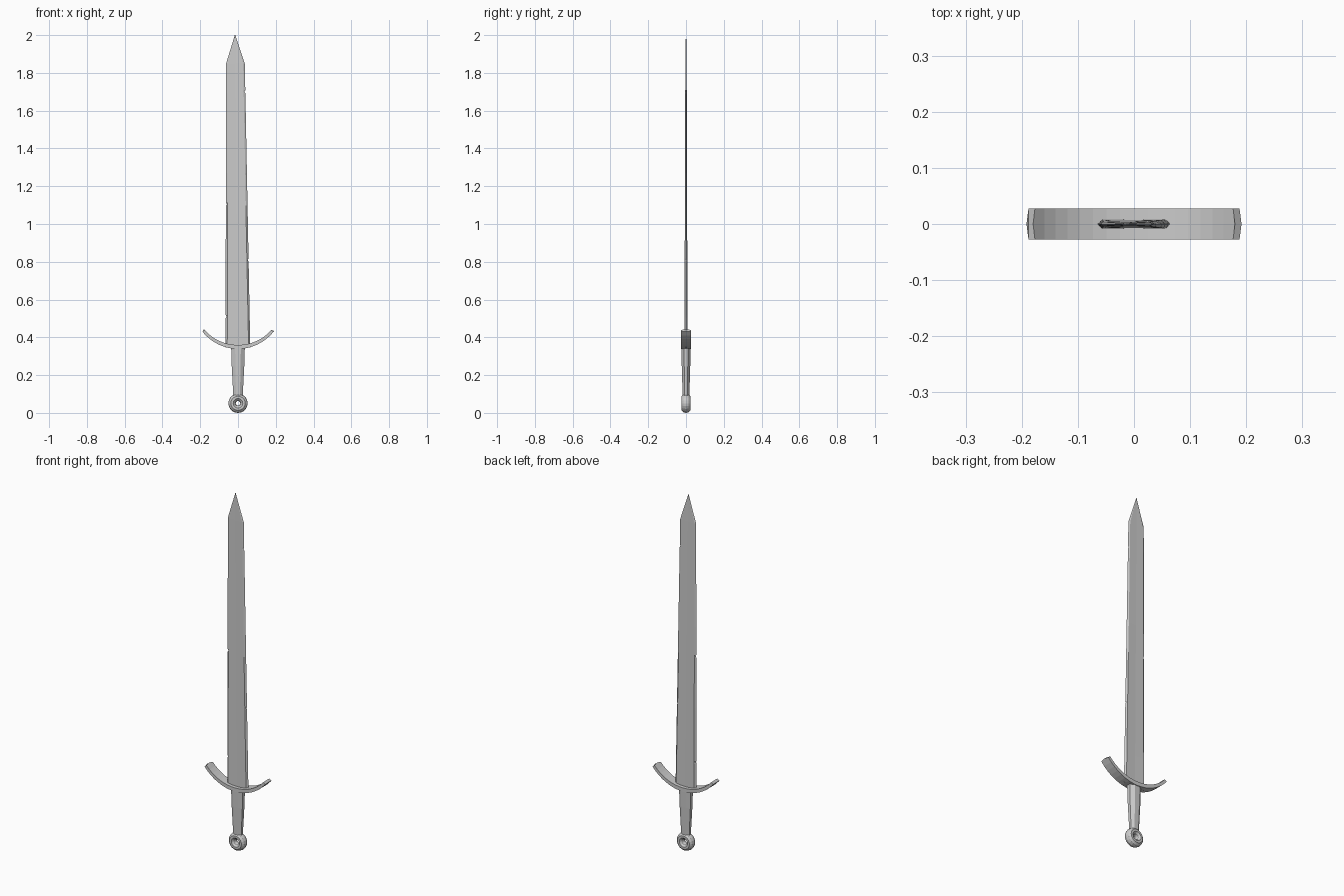
import bpy, bmesh, math

if "Cube" in bpy.data.objects:
    bpy.data.objects.remove(bpy.data.objects["Cube"])


def loft(name, rings):
    """Skin a list of equal-length closed rings and cap both ends."""
    bm = bmesh.new()
    vs = [[bm.verts.new(p) for p in r] for r in rings]
    n = len(rings[0])
    for a, b in zip(vs, vs[1:]):
        for i in range(n):
            j = (i + 1) % n
            bm.faces.new((a[i], a[j], b[j], b[i]))
    bm.faces.new(vs[0][::-1])
    bm.faces.new(vs[-1])
    bmesh.ops.recalc_face_normals(bm, faces=bm.faces)
    me = bpy.data.meshes.new(name)
    bm.to_mesh(me)
    bm.free()
    ob = bpy.data.objects.new(name, me)
    bpy.context.collection.objects.link(ob)
    return ob


def lerp(a, b, t):
    return a + (b - a) * t


# Blade: bevelled section with a shallow hollow, left edge straight, right edge tapering
def blade_ring(z, nick_l=0.0, nick_r=0.0):
    if z <= 1.85:
        t = (z - 0.345) / 1.505
        l, r, h = lerp(-0.066, -0.063, t), lerp(0.065, 0.036, t), lerp(0.0085, 0.0035, t)
    else:
        t = (z - 1.85) / 0.15
        l, r, h = lerp(-0.063, -0.017, t), lerp(0.036, -0.014, t), lerp(0.0035, 0.001, t)
    b = min(0.009, (r - l) * 0.12)
    m = (l + r) / 2
    half = [(l + b, h), (m, h * 0.85), (r - b, h)]
    pts = [(l + nick_l, 0)] + [(x, -y) for x, y in half] + [(r - nick_r, 0)]
    pts += [(x, y) for x, y in reversed(half)]
    return [(x, y, z) for x, y in pts]


nicks = [(0.51, 0.006, 0), (0.81, 0, 0.005), (1.105, 0.006, 0), (1.70, 0, 0.005)]
stations = [(0.345, 0, 0), (1.27, 0, 0), (1.85, 0, 0), (1.985, 0, 0), (2.0, 0, 0)]
for z, a, b in nicks:
    stations += [(z - 0.008, 0, 0), (z, a, b), (z + 0.008, 0, 0)]
loft("blade", [blade_ring(*s) for s in sorted(stations)])

# Crossguard: flat band swept along an upturned arc, slightly pointed ends
rings = []
R, cz = 0.238, 0.587
for i in range(17):
    a = math.radians(lerp(-50, 50, i / 16))
    t = lerp(0.011, 0.0075, abs(i - 8) / 8)
    tip = math.radians(1.3) * (-1 if i == 0 else 1 if i == 16 else 0)
    ring = []
    for y, d in ((-0.0275, t), (0, t), (0.0275, t), (0.0275, -t), (0, -t), (-0.0275, -t)):
        ang = a + (tip if y == 0 else 0)
        ring.append(((R + d) * math.sin(ang), y, cz - (R + d) * math.cos(ang)))
    rings.append(ring)
loft("crossguard", rings)

# Grip: tapered octagonal handle
grip = []
for z, rx, ry in ((0.09, 0.026, 0.018), (0.12, 0.027, 0.019), (0.25, 0.034, 0.023), (0.35, 0.037, 0.025)):
    grip.append([(rx * math.cos(k), ry * math.sin(k), z)
                 for k in (math.pi * (i + 0.5) / 4 for i in range(8))])
    grip[-1] = [(x * 1.06, y * 1.06, zz) for x, y, zz in grip[-1]]
loft("grip", grip)

# Ring pommel with a small hole through it
bpy.ops.mesh.primitive_torus_add(major_segments=20, minor_segments=10, major_radius=0.0315,
                                 minor_radius=0.0195, location=(0, 0, 0.051),
                                 rotation=(math.pi / 2, 0, 0))
pommel = bpy.context.object
pommel.name = "pommel"
pommel.scale.z = 1.25
